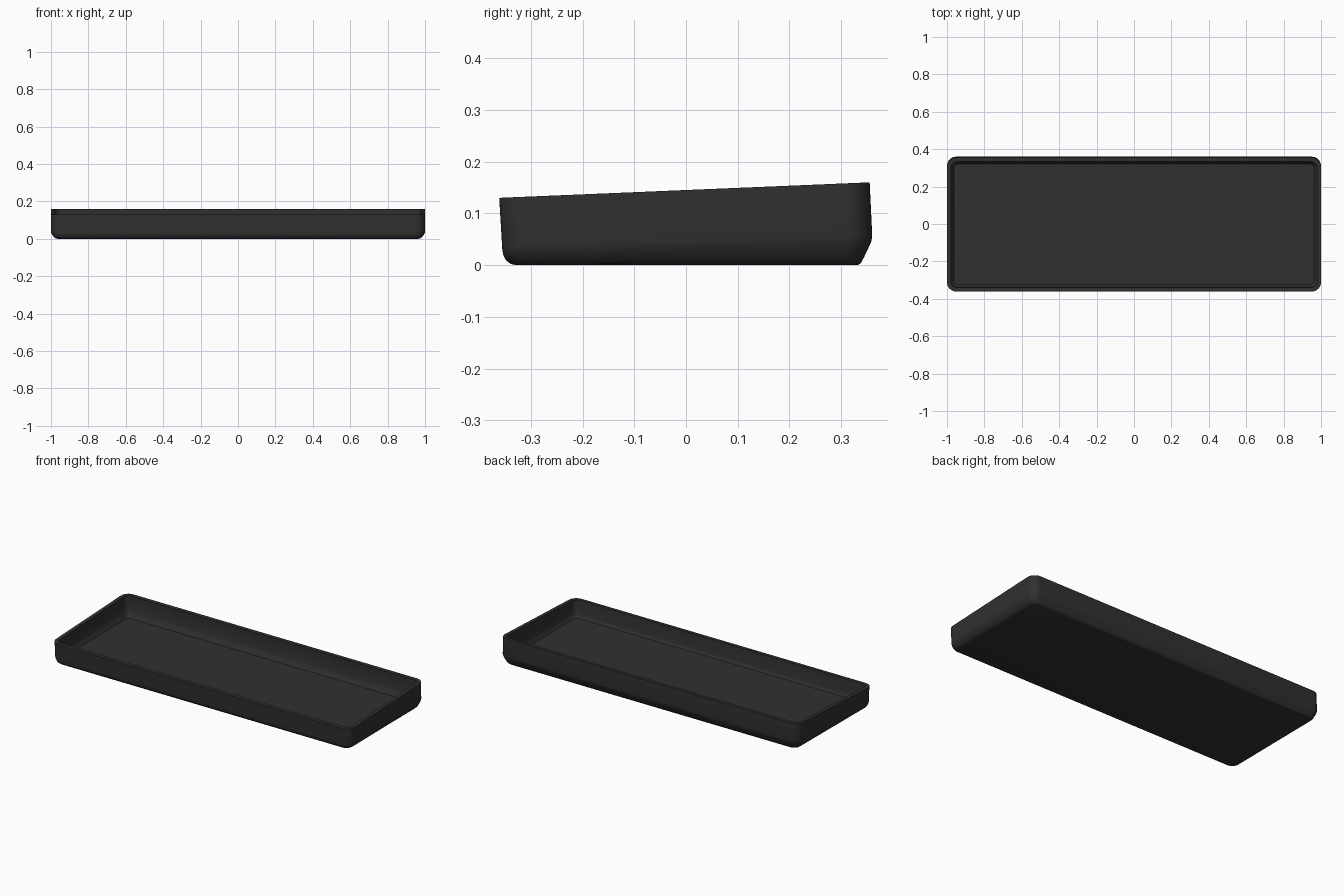
import bpy, bmesh, math

if "Cube" in bpy.data.objects:
    bpy.data.objects.remove(bpy.data.objects["Cube"])

SEG = 10  # segments per rounded corner


def ring(bm, hx, yf, zf, yb, zb, r):
    """Rounded rectangle whose height runs linearly from front to back."""
    verts = []
    for cx, cy, start in ((hx - r, yb - r, 0), (-hx + r, yb - r, 90),
                          (-hx + r, yf + r, 180), (hx - r, yf + r, 270)):
        for i in range(SEG + 1):
            a = math.radians(start + 90 * i / SEG)
            x, y = cx + r * math.cos(a), cy + r * math.sin(a)
            z = zf + (zb - zf) * (y - yf) / (yb - yf)
            verts.append(bm.verts.new((x, y, z)))
    return verts


# half width, front y, front z, back y, back z, corner radius
outer = [
    (0.963, -0.328, 0.000, 0.332, 0.000, 0.030),
    (0.973, -0.338, 0.002, 0.338, 0.004, 0.036),
    (0.984, -0.348, 0.009, 0.344, 0.015, 0.042),
    (0.992, -0.353, 0.019, 0.352, 0.032, 0.046),
    (0.998, -0.355, 0.029, 0.358, 0.045, 0.050),
    (1.000, -0.3555, 0.037, 0.360, 0.056, 0.050),
    (1.000, -0.361, 0.130, 0.355, 0.160, 0.050),
]
inner = [
    (0.978, -0.339, 0.131, 0.333, 0.159, 0.030),
    (0.978, -0.335, 0.050, 0.338, 0.065, 0.030),
    (0.972, -0.331, 0.036, 0.333, 0.052, 0.026),
    (0.962, -0.324, 0.028, 0.320, 0.028, 0.022),
]

# Tray shell: outer wall, rim, inner wall and floor lofted as one skin
bm = bmesh.new()
loops = [ring(bm, *p) for p in outer + inner]
for a, b in zip(loops, loops[1:]):
    n = len(a)
    for i in range(n):
        j = (i + 1) % n
        bm.faces.new((a[i], a[j], b[j], b[i]))
bm.faces.new(loops[0][::-1])
bm.faces.new(loops[-1])
bmesh.ops.recalc_face_normals(bm, faces=bm.faces[:])

mesh = bpy.data.meshes.new("tray_case")
bm.to_mesh(mesh)
bm.free()
tray = bpy.data.objects.new("tray_case", mesh)
bpy.context.collection.objects.link(tray)

# Dark plastic
mat = bpy.data.materials.new("dark_plastic")
mat.diffuse_color = (0.03, 0.03, 0.03, 1)
mat.use_nodes = True
mat.node_tree.nodes["Principled BSDF"].inputs["Base Color"].default_value = mat.diffuse_color
mesh.materials.append(mat)

bpy.context.view_layer.objects.active = tray
tray.select_set(True)
bpy.ops.object.shade_smooth_by_angle(angle=math.radians(30))
